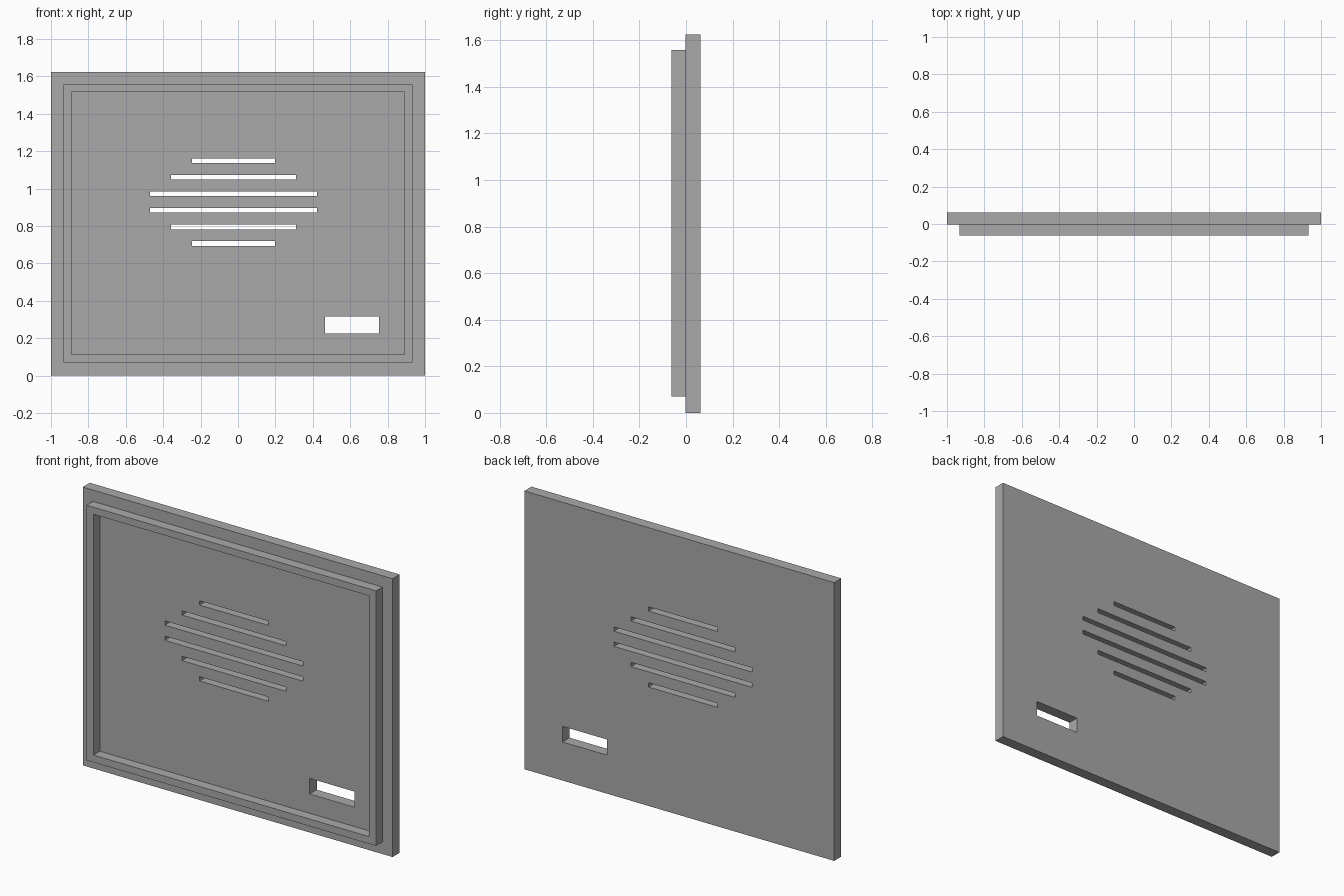
import bpy
import bmesh
from mathutils import Matrix, Vector

cube = bpy.data.objects.get("Cube")
if cube:
    bpy.data.objects.remove(cube, do_unlink=True)

# Single plain grey
grey = bpy.data.materials.new("plain grey")
grey.use_nodes = True
colour = (0.4, 0.4, 0.4, 1)
grey.diffuse_color = colour
grey.node_tree.nodes["Principled BSDF"].inputs["Base Color"].default_value = colour

BACK, STEP, FRONT = 0.062, -0.003, -0.062
HEIGHT = 1.624


def blocks(name, boxes):
    """One object of boxes, each given as (x0, x1, y0, y1, z0, z1)."""
    bm = bmesh.new()
    for x0, x1, y0, y1, z0, z1 in boxes:
        centre = Vector((x0 + x1, y0 + y1, z0 + z1)) / 2
        size = Matrix.Diagonal((x1 - x0, y1 - y0, z1 - z0, 1))
        bmesh.ops.create_cube(bm, size=1, matrix=Matrix.Translation(centre) @ size)
    mesh = bpy.data.meshes.new(name)
    bm.to_mesh(mesh)
    bm.free()
    mesh.materials.append(grey)
    obj = bpy.data.objects.new(name, mesh)
    bpy.context.collection.objects.link(obj)
    return obj


def cut(obj, cutter):
    """Subtract the cutter, apply the result and discard the cutter."""
    mod = obj.modifiers.new("cut", 'BOOLEAN')
    mod.operation = 'DIFFERENCE'
    mod.solver = 'EXACT'
    mod.object = cutter
    cutter.hide_render = True
    bpy.context.view_layer.objects.active = obj
    bpy.ops.object.modifier_apply(modifier=mod.name)
    bpy.data.objects.remove(cutter, do_unlink=True)


# Main plate with a grille of slots and a rectangular window
plate = blocks("panel_plate", [(-1, 1, STEP, BACK, 0, HEIGHT)])
openings = [(0.465, 0.754, -1, 1, 0.225, 0.316)]
slot_x, slot_z, pitch, half_height = -0.024, 0.928, 0.0886, 0.0125
for row, half in enumerate((0.446, 0.335, 0.222)):
    for side in (-1, 1):
        z = slot_z + side * pitch * (row + 0.5)
        openings.append((slot_x - half, slot_x + half, -1, 1,
                         z - half_height, z + half_height))
cut(plate, blocks("opening_cutter", openings))

# Raised rectangular lip on the front
lip = blocks("front_lip", [(-0.934, 0.934, FRONT, STEP, 0.07, 1.558)])
cut(lip, blocks("lip_cutter", [(-0.89, 0.89, -1, 1, 0.112, 1.517)]))
